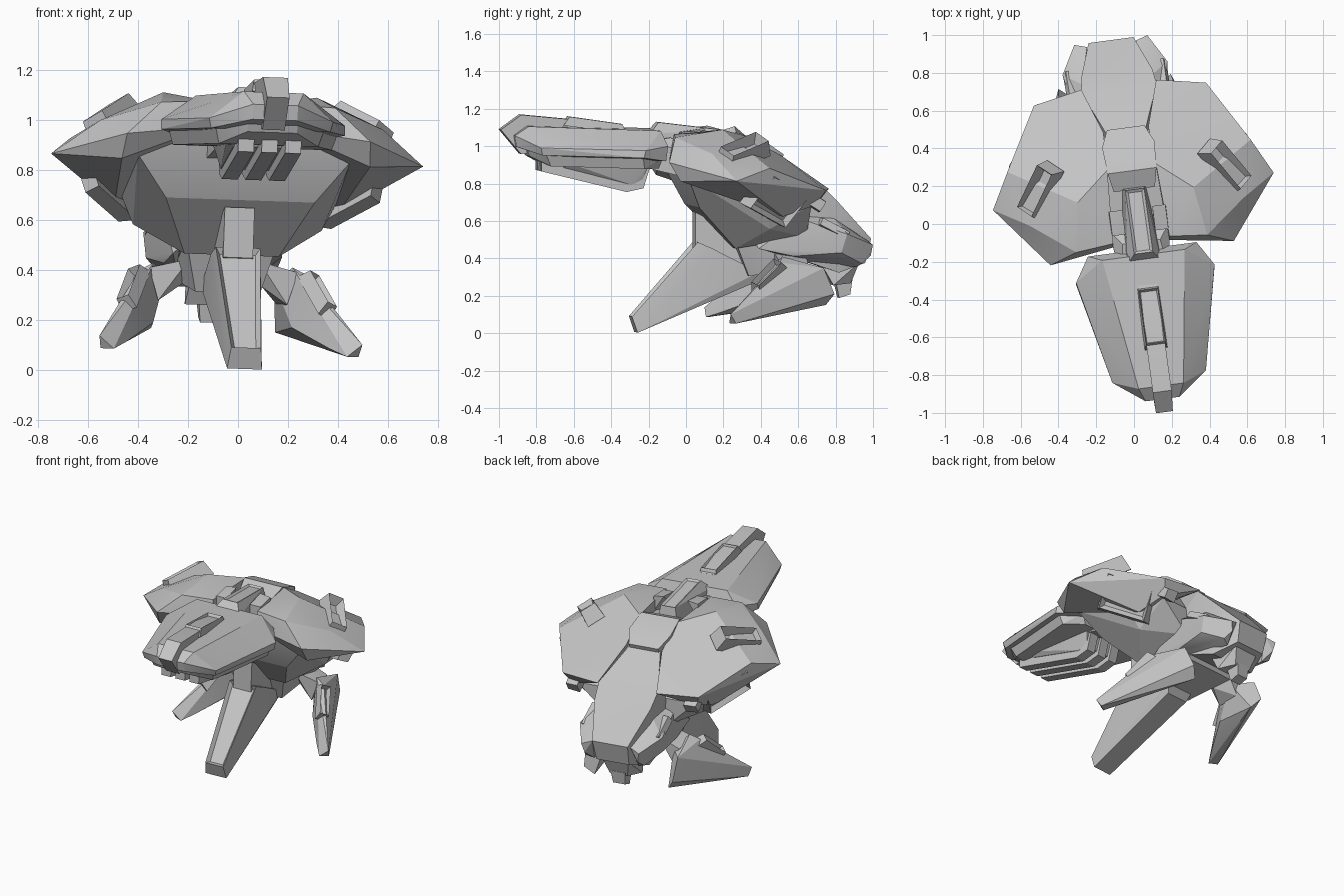
import bpy, bmesh, math
from mathutils import Matrix, Vector

old = bpy.data.objects.get("Cube")
if old:
    bpy.data.objects.remove(old, do_unlink=True)

# One plain grey for the whole machine
grey = bpy.data.materials.new("plain_grey")
grey.use_nodes = True
shade = (0.55, 0.55, 0.55, 1)
grey.diffuse_color = shade
grey.node_tree.nodes["Principled BSDF"].inputs["Base Color"].default_value = shade

# The machine is symmetric in its own frame, which is turned and banked slightly
STANCE = (Matrix.Translation((-0.01, 0, 0))
          @ Matrix.Rotation(math.radians(7.6), 4, 'Z')
          @ Matrix.Rotation(math.radians(2), 4, 'Y'))


def finish(name, bm, pair):
    """Turn a bmesh into a posed object, optionally with a mirrored twin."""
    bmesh.ops.recalc_face_normals(bm, faces=bm.faces)
    mesh = bpy.data.meshes.new(name)
    bm.to_mesh(mesh)
    bm.free()
    mesh.materials.append(grey)
    obj = bpy.data.objects.new(name, mesh)
    bpy.context.collection.objects.link(obj)
    obj.matrix_world = STANCE
    if pair:
        mirror = obj.modifiers.new("mirror", 'MIRROR')
        mirror.use_axis[0] = True
        mirror.use_mirror_merge = False
    bpy.ops.object.select_all(action='DESELECT')
    obj.select_set(True)
    bpy.context.view_layer.objects.active = obj
    bpy.ops.object.shade_smooth_by_angle(angle=math.radians(18))


def recess(bm, direction, rim, depth):
    """Sink a panel into the face that looks most towards a direction."""
    bm.normal_update()
    aim = Vector(direction).normalized()
    face = max(bm.faces, key=lambda f: f.normal.dot(aim))
    bmesh.ops.inset_region(bm, faces=[face], thickness=rim, depth=0)
    bmesh.ops.translate(bm, verts=face.verts[:], vec=-face.normal * depth)


def block(name, points, pair=False, panel=None, centred=True):
    """Faceted solid around corner points; a centred one spans both sides."""
    bm = bmesh.new()
    for x, y, z in points:
        bm.verts.new((x, y, z))
        if centred and not pair:
            bm.verts.new((-x, y, z))
    bmesh.ops.remove_doubles(bm, verts=bm.verts[:], dist=0.0001)
    hull = bmesh.ops.convex_hull(bm, input=bm.verts[:])
    spare = {v for v in hull["geom_interior"] + hull["geom_unused"]
             if isinstance(v, bmesh.types.BMVert)}
    bmesh.ops.delete(bm, geom=list(spare), context='VERTS')
    bmesh.ops.recalc_face_normals(bm, faces=bm.faces)
    bmesh.ops.dissolve_limit(bm, angle_limit=math.radians(3),
                             verts=bm.verts[:], edges=bm.edges[:])
    if panel:
        recess(bm, *panel)
    finish(name, bm, pair)


def frame(name, centre, size, along, normal, pair=True, rim=0.03, depth=0.04):
    """Box lying along a direction with a sunken outer face."""
    y = Vector(along).normalized()
    x = y.cross(Vector(normal)).normalized()
    z = x.cross(y)
    turn = Matrix((x, y, z)).transposed().to_4x4()
    bm = bmesh.new()
    bmesh.ops.create_cube(bm, size=1)
    bmesh.ops.scale(bm, vec=size, verts=bm.verts)
    # taper the outer face
    for v in bm.verts:
        if v.co.z > 0:
            v.co.x *= 0.85
            v.co.y *= 0.85
    bm.transform(Matrix.Translation(centre) @ turn)
    if depth:
        recess(bm, z, rim, depth)
    finish(name, bm, pair)


# Main hull
block("lower_hull", [
    (.44, -.07, .93), (.43, -.05, .85), (.30, .03, .68), (.19, .24, .46),
    (.38, .40, .57), (.48, .35, .78), (.40, .62, .70), (.20, .62, .52),
    (.14, -.06, .98), (.12, .28, 1.02), (.12, .45, .92)])
block("shoulder_shell", [
    (.15, -.09, 1.07), (.15, -.11, .97), (.13, .30, 1.06), (.12, .50, .95),
    (.20, .74, .78), (.46, .69, .78), (.42, .64, .70), (.75, .17, .84),
    (.49, -.16, .93), (.35, -.11, 1.06), (.31, .15, 1.10), (.57, .06, .98),
    (.50, -.10, .83), (.45, .46, .64), (.65, .36, .905), (.20, .30, .80)],
    pair=True)
block("spine_plate", [
    (.10, .51, .96), (.14, .42, 1.02), (.13, .28, 1.07), (.11, .18, 1.03),
    (.12, .28, .90), (.10, .48, .88)])

# Equipment on the shoulders
frame("shoulder_bracket", (.50, .24, .99), (.12, .30, .10),
      (-.16, .25, .09), (.5, .1, .85), depth=.06)
frame("underwing_panel", (.505, .42, .735), (.25, .34, .07),
      (-.18, .23, -.12), (.80, .37, -.48), rim=.03, depth=.03)
frame("wing_end_block", (.40, .65, .71), (.07, .08, .08),
      (0, .8, -.5), (1, 0, 0), depth=0)

# Tail
block("tail", [
    (.10, .48, .95), (.20, .72, .78), (.19, .80, .70), (.12, .98, .51),
    (.20, .36, .48), (.17, .80, .33), (.11, .95, .38), (.20, .60, .60)])
block("tail_side_guard", [
    (.18, .34, .50), (.22, .36, .46), (.24, .58, .62), (.18, .60, .64),
    (.28, .83, .54), (.27, .80, .44), (.19, .77, .62), (.195, .98, .48),
    (.13, .96, .50), (.18, .97, .42), (.20, .92, .38), (.15, .90, .36),
    (.16, .66, .38), (.23, .55, .42)], pair=True)
frame("tail_pod", (.235, .76, .56), (.05, .19, .07),
      (.01, .85, -.45), (.9, 0, .4), depth=0)
block("tail_underside", [
    (.09, .70, .40), (.11, .78, .26), (.06, .88, .27), (.09, .92, .38)])
block("tail_nozzle", [
    (.05, .80, .28), (.04, .82, .19), (.04, .88, .21), (.05, .89, .29)])

# Neck
block("neck", [
    (.16, -.02, .99), (.13, -.30, 1.02), (.13, -.28, .90), (.16, .05, .82),
    (.10, -.10, 1.05)])
block("neck_cover", [
    (.05, .18, 1.09), (.05, -.16, 1.13), (.09, -.21, 1.07), (.07, .20, .96),
    (.09, -.20, .98)], panel=((0, 0, 1), .02, .01))
block("neck_clamp", [
    (.08, -.05, 1.08), (.15, -.05, 1.08), (.08, .08, 1.10), (.15, .08, 1.09),
    (.08, -.05, .98), (.16, -.05, .98), (.16, .08, .98)], pair=True)

# Head
block("head_crown", [
    (.37, -.27, .99), (.37, -.28, .95), (.29, -.14, 1.01), (.29, -.15, .93),
    (.25, -.82, 1.00), (.24, -.81, .96), (.09, -.94, 1.06), (.09, -.93, 1.00),
    (.22, -.17, 1.09), (.12, -.87, 1.11)])
block("head_rim", [
    (.34, -.28, .95), (.32, -.27, .89), (.25, -.16, .95), (.22, -.79, .97),
    (.20, -.76, .90), (.10, -.88, 1.00), (.10, -.86, .95), (.22, -.18, .89)])
block("head_crest", [
    (.05, -.33, 1.095), (.05, -.52, 1.135), (.05, -.90, 1.17),
    (.045, -1.01, 1.09), (.045, -.90, .96), (.05, -.36, 1.04)])
frame("crest_slot", (0, -.50, 1.115), (.12, .34, .05),
      (0, 1, -.14), (0, 0, 1), pair=False, rim=.02, depth=.03)
block("jaw_core", [
    (.16, -.70, .93), (.13, -.68, .89), (.13, -.32, .80), (.16, -.22, .92),
    (.12, -.26, .81)])
profile = ((-.80, .97), (-.80, .87), (-.34, .76), (-.25, .78), (-.20, .94))
for side, offset in (("right", -.095), ("middle", 0), ("left", .095)):
    block(side + "_jaw_bar", [(offset + edge, y, z) for edge in (-.032, .032)
                              for y, z in profile], centred=False)

# Front leg
block("front_leg_root", [
    (.06, .04, .65), (.06, .04, .45), (.08, .32, .50), (.08, .34, .32)])
block("front_leg", [
    (.09, .05, .49), (.06, -.30, .09), (.07, -.27, .005), (.10, .12, .46),
    (.10, .38, .33), (.08, .35, .27)],
    panel=((0, -.75, .6), .025, .025))

# Hips and side legs
block("hip", [
    (.18, .24, .50), (.13, .32, .31), (.18, .62, .36), (.20, .66, .52),
    (.18, .35, .52)])
block("hip_joint", [
    (.14, .45, .44), (.14, .62, .44), (.30, .46, .40), (.28, .62, .38),
    (.26, .46, .27), (.24, .62, .27), (.16, .50, .34)], pair=True)
block("side_leg", [
    (.53, .17, .12), (.47, .17, .07), (.52, .20, .07), (.34, .46, .39),
    (.28, .48, .42), (.31, .70, .36), (.30, .76, .22), (.25, .72, .16),
    (.22, .58, .36), (.28, .44, .18), (.41, .25, .10)], pair=True)
frame("side_leg_bracket", (.375, .39, .32), (.07, .22, .06),
      (-.12, .26, .25), (.6, -.35, .6), rim=.016, depth=.035)
